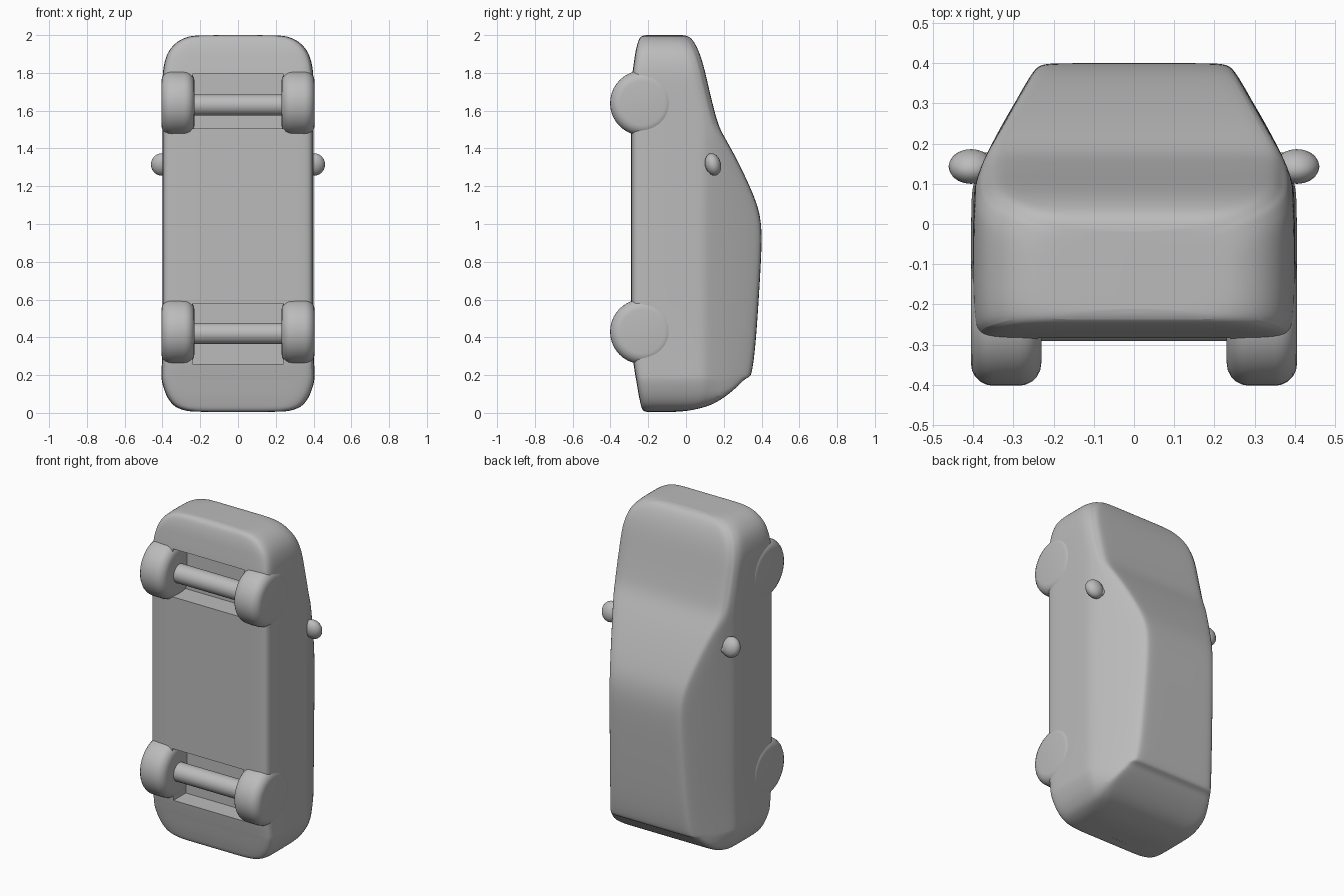
import bpy, bmesh, math
from mathutils import Matrix

cube = bpy.data.objects.get("Cube")
if cube:
    bpy.data.objects.remove(cube)

grey = bpy.data.materials.new("clay grey")
grey.use_nodes = True
grey.diffuse_color = (0.5, 0.5, 0.5, 1)
grey.node_tree.nodes["Principled BSDF"].inputs["Base Color"].default_value = (0.5, 0.5, 0.5, 1)


def make(name, bm, smooth=True):
    bmesh.ops.recalc_face_normals(bm, faces=bm.faces)
    for f in bm.faces:
        f.smooth = smooth
    me = bpy.data.meshes.new(name)
    bm.to_mesh(me)
    bm.free()
    me.materials.append(grey)
    ob = bpy.data.objects.new(name, me)
    bpy.context.collection.objects.link(ob)
    return ob


def cylinder_x(name, radius, length, loc, bevel=0.0):
    bm = bmesh.new()
    m = Matrix.Translation(loc) @ Matrix.Rotation(math.pi / 2, 4, 'Y')
    bmesh.ops.create_cone(bm, cap_ends=True, segments=40, radius1=radius,
                          radius2=radius, depth=length, matrix=m)
    if bevel:
        rims = [e for e in bm.edges if any(len(f.verts) > 4 for f in e.link_faces)]
        bmesh.ops.bevel(bm, geom=rims, offset=bevel, segments=5, profile=0.5, affect='EDGES')
    return make(name, bm)


# Car body standing on its tail: (height, half width, underside y, roof y)
stations = [
    (0.005, 0.20, -0.20, -0.08), (0.008, 0.27, -0.225, 0.0), (0.025, 0.32, -0.235, 0.08),
    (0.045, 0.35, -0.24, 0.145), (0.09, 0.38, -0.25, 0.215), (0.15, 0.40, -0.26, 0.285),
    (0.18, 0.405, -0.265, 0.31), (0.19, 0.405, -0.267, 0.338), (0.21, 0.405, -0.27, 0.348),
    (0.30, 0.402, -0.285, 0.362), (0.45, 0.40, -0.29, 0.375), (0.62, 0.40, -0.29, 0.386),
    (0.80, 0.40, -0.29, 0.397), (0.95, 0.40, -0.29, 0.402), (1.04, 0.40, -0.29, 0.393),
    (1.12, 0.40, -0.29, 0.372), (1.25, 0.40, -0.29, 0.315), (1.38, 0.40, -0.29, 0.25),
    (1.46, 0.40, -0.29, 0.203), (1.52, 0.40, -0.29, 0.172), (1.60, 0.40, -0.29, 0.15),
    (1.70, 0.40, -0.29, 0.125), (1.79, 0.40, -0.286, 0.105), (1.86, 0.39, -0.275, 0.087),
    (1.92, 0.368, -0.267, 0.066), (1.97, 0.32, -0.253, 0.04), (1.995, 0.26, -0.24, 0.015),
    (2.0, 0.20, -0.21, -0.02)]


def section(w, yb, yt):
    """Half outline from underside centre to roof centre."""
    belt = min(0.11, yt - 0.05)
    wt = min(w - 0.04, 0.245 + (0.4 - yt) * 0.55)
    mid = (yb + belt) / 2
    return [(0, yb), (w * 0.5, yb), (w - 0.05, yb), (w - 0.012, yb + 0.012),
            (w, yb + 0.05), (w, mid), (w, belt - 0.03), (w - 0.008, belt),
            ((w + wt) / 2, (belt + yt) / 2), (wt + 0.008, yt - 0.02),
            (wt - 0.012, yt - 0.002), (wt - 0.06, yt), (wt * 0.4, yt), (0, yt)]


bm = bmesh.new()
rings = []
for z, w, yb, yt in stations:
    half = section(w, yb, yt)
    outline = half + [(-x, y) for x, y in half[-2:0:-1]]
    rings.append([bm.verts.new((x, y, z)) for x, y in outline])
n = len(rings[0])
for a, b in zip(rings, rings[1:]):
    for i in range(n):
        j = (i + 1) % n
        bm.faces.new((a[i], a[j], b[j], b[i]))
# Caps are strips of quads across the car
for r in (rings[0], rings[-1]):
    for i in range(n // 2):
        pts = [r[i], r[i + 1], r[-i - 1], r[-i]]
        bm.faces.new(list(dict.fromkeys(pts)))
body = make("car_body", bm)
body.modifiers.new("smooth", 'SUBSURF').levels = 2
body.modifiers["smooth"].render_levels = 2

# Axle recesses in the underside, with wheels and axle
for end, z, lo, hi in (("rear", 0.43, 0.26, 0.58), ("front", 1.64, 1.505, 1.795)):
    bm = bmesh.new()
    size = Matrix.Diagonal((0.48, 0.30, hi - lo, 1))
    bmesh.ops.create_cube(bm, size=1,
                          matrix=Matrix.Translation((0, -0.31, (lo + hi) / 2)) @ size)
    cutter = make(end + "_recess_cutter", bm, False)
    cutter.hide_render = True
    cutter.hide_set(True)
    cutter.display_type = 'WIRE'
    cut = body.modifiers.new(end + "_recess", 'BOOLEAN')
    cut.object = cutter
    cut.operation = 'DIFFERENCE'
    cut.solver = 'EXACT'
    cylinder_x(end + "_axle", 0.056, 0.56, (0, -0.235, z - 0.01))
    for side, s in (("left", 1), ("right", -1)):
        cylinder_x(f"{end}_{side}_wheel", 0.172, 0.175, (s * 0.318, -0.23, z), 0.055)

# Door mirrors: a tilted rounded shell on a short stalk
for side, s in (("left", 1), ("right", -1)):
    bm = bmesh.new()
    m = (Matrix.Translation((s * 0.405, 0.143, 1.315)) @ Matrix.Rotation(math.radians(15), 4, 'X')
         @ Matrix.Diagonal((0.056, 0.042, 0.06, 1)))
    bmesh.ops.create_uvsphere(bm, u_segments=20, v_segments=12, radius=1, matrix=m)
    make(side + "_mirror", bm)
    cylinder_x(side + "_mirror_stalk", 0.028, 0.08, (s * 0.37, 0.15, 1.30), 0.008)

# Smooth shading that keeps the recess and wheel edges crisp
bpy.ops.object.select_all(action='DESELECT')
for ob in bpy.context.collection.objects:
    if ob.type == 'MESH' and not ob.hide_render:
        ob.select_set(True)
        bpy.context.view_layer.objects.active = ob
bpy.ops.object.shade_smooth_by_angle(angle=math.radians(40))
